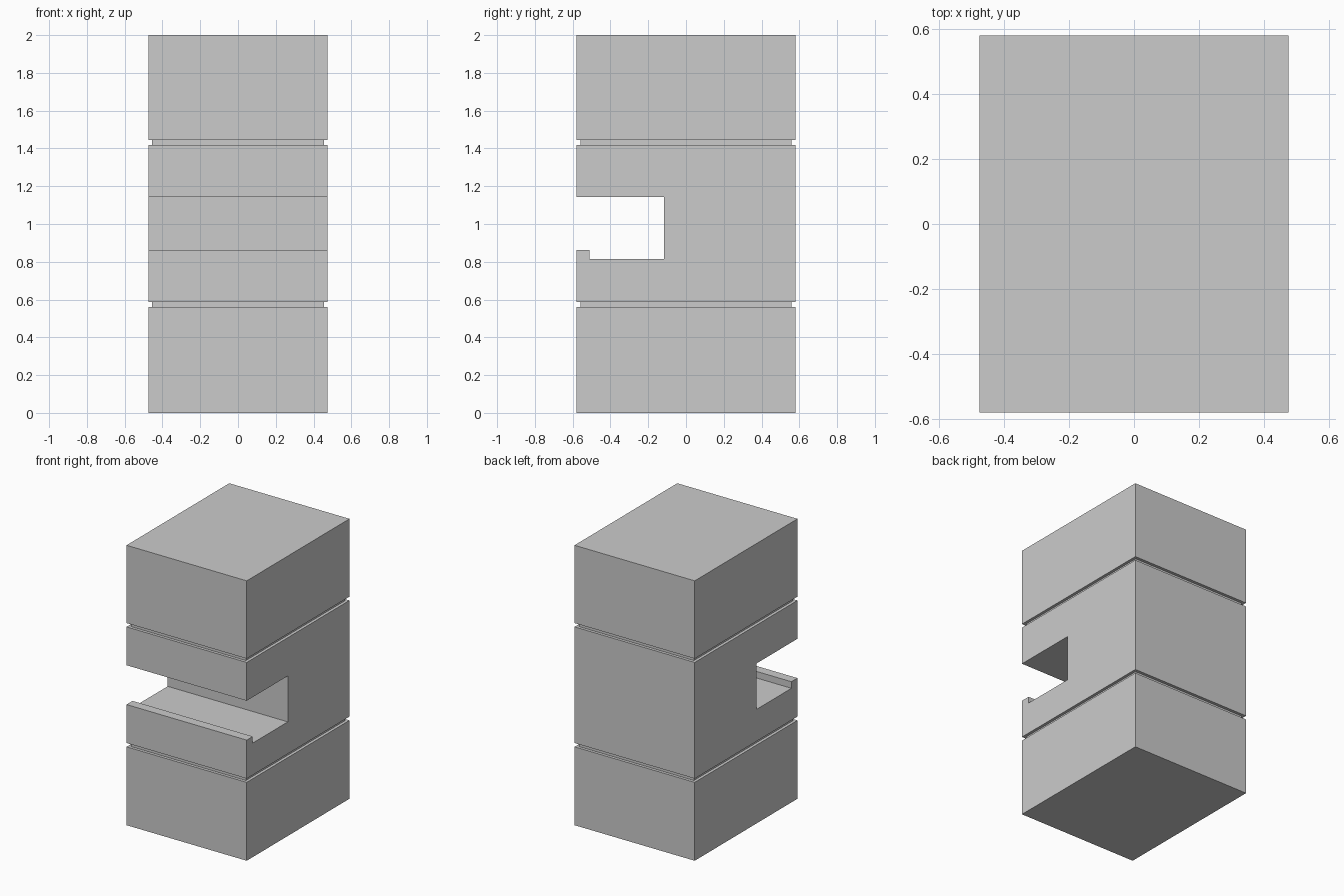
import bpy, bmesh

if "Cube" in bpy.data.objects:
    bpy.data.objects.remove(bpy.data.objects["Cube"])

HX, HY = 0.475, 0.58      # half width, half depth
INSET = 0.021             # depth of the shadow-gap grooves


def extrude_profile(name, profile, hx):
    """Extrude a (y, z) profile along x from -hx to hx."""
    bm = bmesh.new()
    face = bm.faces.new([bm.verts.new((-hx, y, z)) for y, z in profile])
    geom = bmesh.ops.extrude_face_region(bm, geom=[face])["geom"]
    verts = [g for g in geom if isinstance(g, bmesh.types.BMVert)]
    bmesh.ops.translate(bm, verts=verts, vec=(2 * hx, 0, 0))
    bmesh.ops.recalc_face_normals(bm, faces=bm.faces[:])
    mesh = bpy.data.meshes.new(name)
    bm.to_mesh(mesh)
    bm.free()
    obj = bpy.data.objects.new(name, mesh)
    bpy.context.collection.objects.link(obj)
    return obj


def block(name, z0, z1, inset=0.0):
    y = HY - inset
    return extrude_profile(name, [(-y, z0), (y, z0), (y, z1), (-y, z1)], HX - inset)


# Plain lower and upper blocks
block("lower_block", 0.0, 0.56)
block("upper_block", 1.444, 2.0)

# Recessed necks forming the grooves
block("lower_neck", 0.56, 0.587, INSET)
block("upper_neck", 1.417, 1.444, INSET)

# Middle block with the open front recess and its retaining lip
extrude_profile("middle_block", [
    (-HY, 0.587), (HY, 0.587), (HY, 1.417), (-HY, 1.417),
    (-HY, 1.143), (-0.116, 1.143), (-0.116, 0.815),
    (-0.512, 0.815), (-0.512, 0.862), (-HY, 0.862)], HX)
